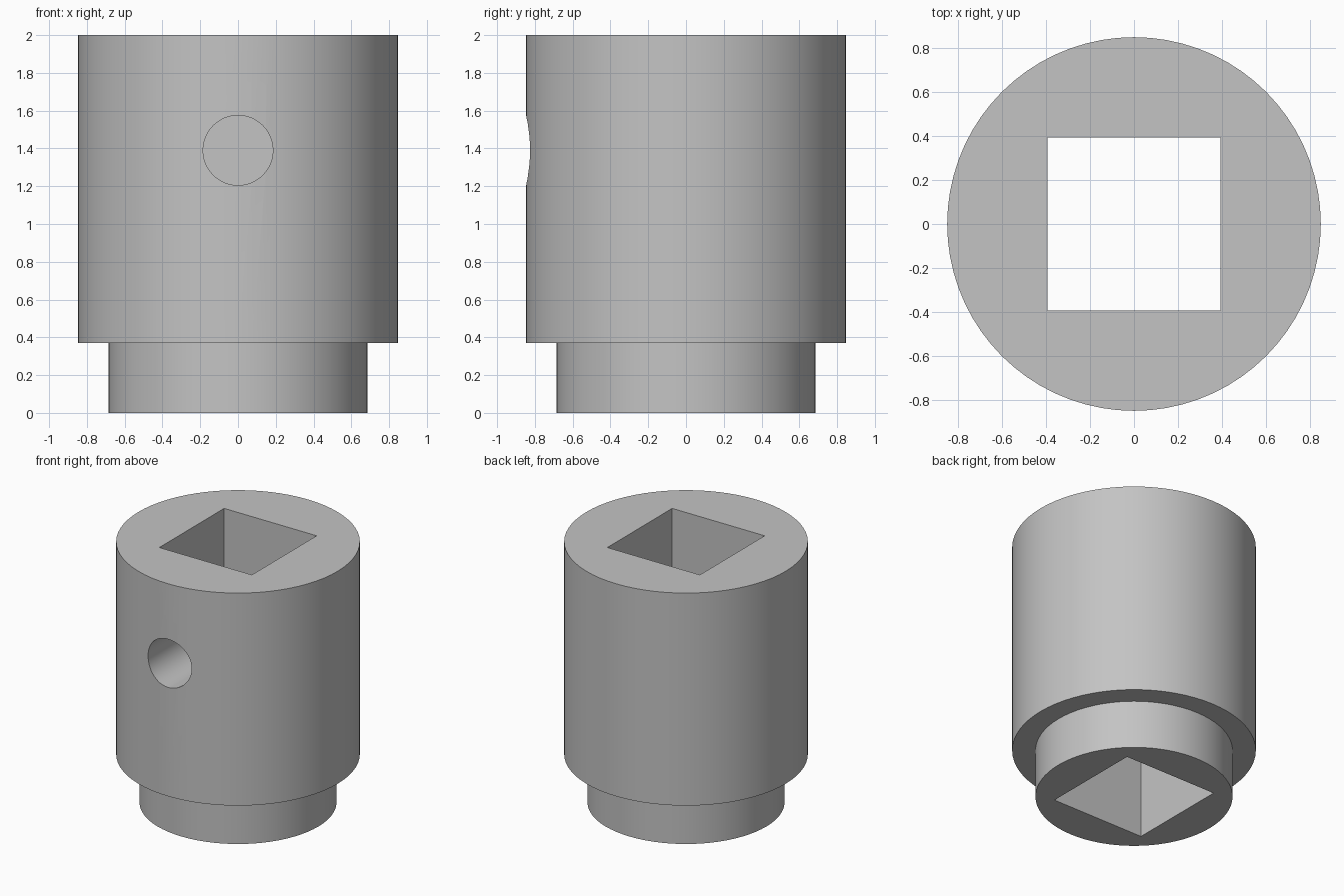
import bpy
import math

SEGMENTS = 72

cube = bpy.data.objects.get("Cube")
if cube:
    bpy.data.objects.remove(cube, do_unlink=True)

# Plain grey metal
steel = bpy.data.materials.new("grey_steel")
steel.use_nodes = True
colour = (0.55, 0.55, 0.55, 1)
steel.diffuse_color = colour
steel.node_tree.nodes["Principled BSDF"].inputs["Base Color"].default_value = colour


def lathe(name, profile):
    """Closed solid of revolution from (radius, z) points, bottom to top."""
    verts, faces = [], []
    for r, z in profile:
        for i in range(SEGMENTS):
            a = math.tau * i / SEGMENTS
            verts.append((r * math.cos(a), r * math.sin(a), z))
    for k in range(len(profile) - 1):
        for i in range(SEGMENTS):
            j = (i + 1) % SEGMENTS
            low, high = k * SEGMENTS, (k + 1) * SEGMENTS
            faces.append((low + i, low + j, high + j, high + i))
    faces.append(tuple(reversed(range(SEGMENTS))))
    faces.append(tuple(range(len(verts) - SEGMENTS, len(verts))))
    mesh = bpy.data.meshes.new(name)
    mesh.from_pydata(verts, [], faces)
    obj = bpy.data.objects.new(name, mesh)
    bpy.context.collection.objects.link(obj)
    return obj


def cut(target, cutter):
    """Subtract the cutter from the target, then discard the cutter."""
    cutter.hide_render = True
    cutter.data.materials.append(steel)
    mod = target.modifiers.new("cut", 'BOOLEAN')
    mod.operation = 'DIFFERENCE'
    mod.solver = 'EXACT'
    mod.object = cutter
    bpy.ops.object.select_all(action='DESELECT')
    target.select_set(True)
    bpy.context.view_layer.objects.active = target
    bpy.ops.object.modifier_apply(modifier=mod.name)
    bpy.data.objects.remove(cutter, do_unlink=True)


# Stepped round body with a narrower collar at the base
body = lathe("socket_body", [(0.685, 0), (0.685, 0.37), (0.847, 0.37), (0.847, 2)])
body.data.materials.append(steel)

# Square bore straight through the axis
bpy.ops.mesh.primitive_cube_add(size=1, location=(0, 0, 1))
bore = bpy.context.object
bore.name = "bore_cutter"
bore.scale = (0.785, 0.785, 3)
cut(body, bore)

# Round screw hole from the front into the bore
bpy.ops.mesh.primitive_cylinder_add(vertices=48, radius=0.185, depth=1,
                                    location=(0, -0.7, 1.39),
                                    rotation=(math.pi / 2, 0, 0))
hole = bpy.context.object
hole.name = "screw_hole_cutter"
cut(body, hole)

# Smooth curved walls, crisp edges
body.select_set(True)
bpy.context.view_layer.objects.active = body
bpy.ops.object.shade_smooth_by_angle(angle=math.radians(30))
